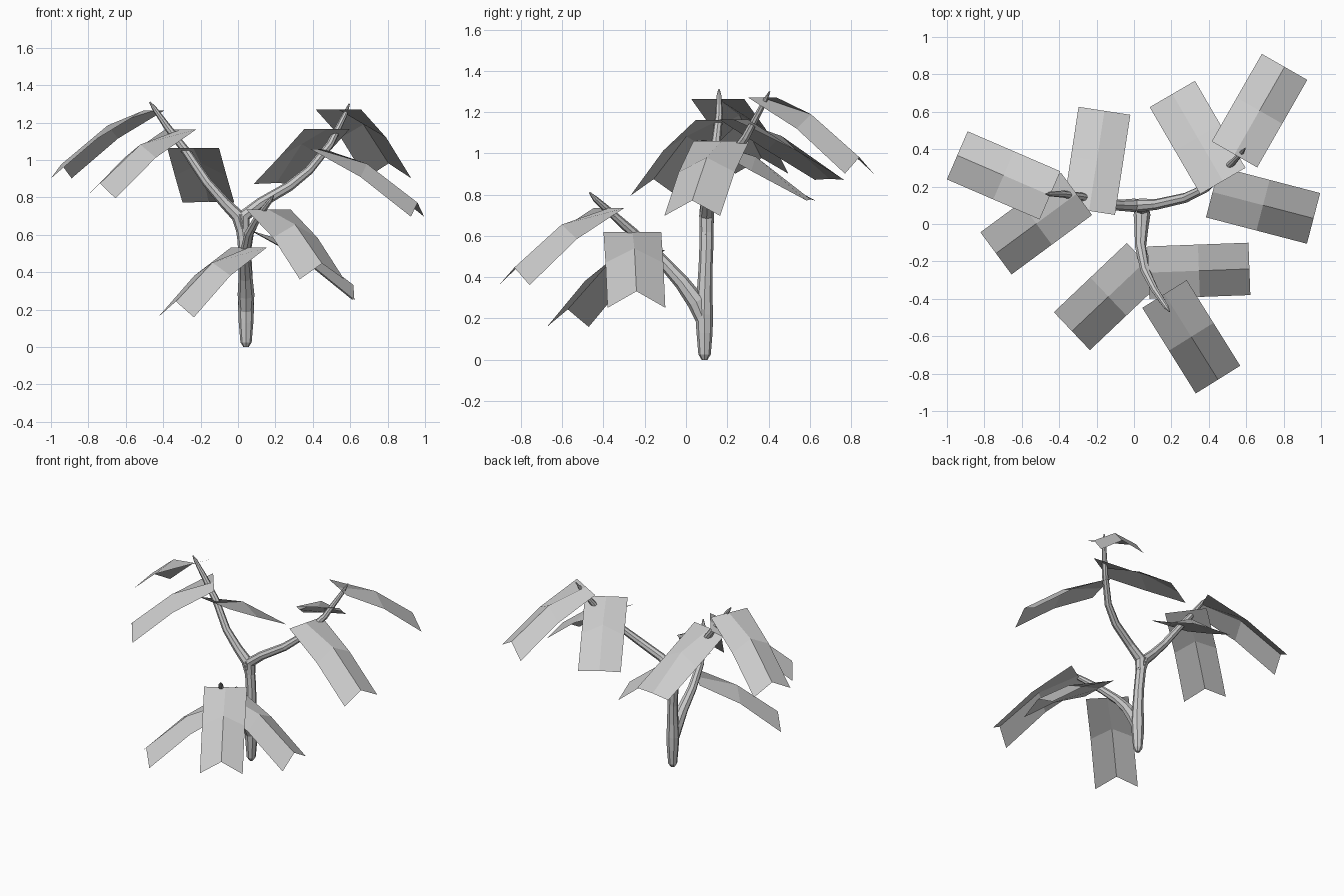
import bpy, bmesh
from mathutils import Vector

if "Cube" in bpy.data.objects:
    bpy.data.objects.remove(bpy.data.objects["Cube"])

def branch(name, points):
    """Tapered eight-sided limb; points are (x, y, z, radius)."""
    curve = bpy.data.curves.new(name, 'CURVE')
    curve.dimensions = '3D'
    curve.bevel_depth = 1.0
    curve.bevel_resolution = 2
    curve.use_fill_caps = True
    spline = curve.splines.new('POLY')
    spline.points.add(len(points) - 1)
    for p, (x, y, z, r) in zip(spline.points, points):
        p.co = (x, y, z, 1)
        p.radius = r
    spline.use_smooth = False
    obj = bpy.data.objects.new(name, curve)
    bpy.context.collection.objects.link(obj)
    bpy.ops.object.select_all(action='DESELECT')
    obj.select_set(True)
    bpy.context.view_layer.objects.active = obj
    bpy.ops.object.convert(target='MESH')

def leaf(name, root, tip, z, tip_fold):
    """Strip of 2 x 2 panels: flat root, creased bend half way, drooping tip."""
    a, b = Vector(root).to_3d(), Vector(tip).to_3d()
    along = b - a
    side = Vector((-along.y, along.x, 0)).normalized() * 0.14
    bm = bmesh.new()
    rows = []
    # share of length, ridge drop, extra drop of the edges
    for t, drop, fold in ((0, 0, 0), (0.5, 0.08, 0.07), (1, 0.288, tip_fold)):
        mid = a + along * t + Vector((0, 0, z - drop))
        rows.append([bm.verts.new(mid + side * s - Vector((0, 0, fold * abs(s))))
                     for s in (1, 0, -1)])
    for r0, r1 in zip(rows, rows[1:]):
        for i in (0, 1):
            bm.faces.new((r0[i], r1[i], r1[i + 1], r0[i + 1]))
    bm.normal_update()
    if sum(f.normal.z for f in bm.faces) < 0:
        bmesh.ops.reverse_faces(bm, faces=bm.faces)
    mesh = bpy.data.meshes.new(name)
    bm.to_mesh(mesh)
    bm.free()
    bpy.context.collection.objects.link(bpy.data.objects.new(name, mesh))

# Trunk and its three limbs
branch("trunk", [(.043, .09, 0, .014), (.043, .09, .025, .03), (.043, .09, .13, .039),
                 (.043, .088, .22, .043), (.043, .09, .32, .038), (.04, .095, .45, .034),
                 (.03, .1, .58, .034), (.012, .1, .71, .034)])
branch("left_branch", [(.03, .1, .6, .032), (0, .1, .7, .036), (-.07, .1, .77, .03),
                       (-.165, .105, .88, .026), (-.28, .145, 1.05, .023),
                       (-.38, .16, 1.18, .019), (-.45, .16, 1.28, .012),
                       (-.472, .16, 1.31, .004)])
branch("right_branch", [(.03, .1, .62, .032), (.03, .1, .7, .036), (.12, .105, .77, .029),
                        (.275, .14, .86, .027), (.38, .19, .945, .024),
                        (.49, .29, 1.08, .021), (.57, .375, 1.24, .014),
                        (.595, .405, 1.3, .004)])
branch("front_branch", [(.043, .095, .17, .035), (.043, .05, .28, .045), (.04, -.02, .375, .037),
                        (.035, -.12, .485, .03), (.06, -.25, .61, .025),
                        (.11, -.35, .70, .02), (.17, -.44, .78, .014),
                        (.19, -.467, .81, .004)])

# Leaves: root, tip, root height, crease depth at the tip
LEAVES = {
    "left_leaf_top": ((-.449, .153), (-.945, .367), 1.265, .075),
    "left_leaf_front": ((-.307, .161), (-.738, -.157), 1.163, .08),
    "left_leaf_back": ((-.24, .07), (-.158, .605), 1.065, .005),
    "right_leaf_top": ((.537, .372), (.805, .84), 1.27, .08),
    "right_leaf_back": ((.475, .23), (.205, .695), 1.165, .005),
    "right_leaf_side": ((.42, .171), (.96, .03), 1.06, .075),
    "front_leaf_top": ((.163, -.374), (.449, -.832), .735, .085),
    "front_leaf_right": ((.077, -.26), (.617, -.24), .62, .08),
    "front_leaf_left": ((.058, -.203), (-.332, -.573), .532, .085),
}
for name, args in LEAVES.items():
    leaf(name, *args)
